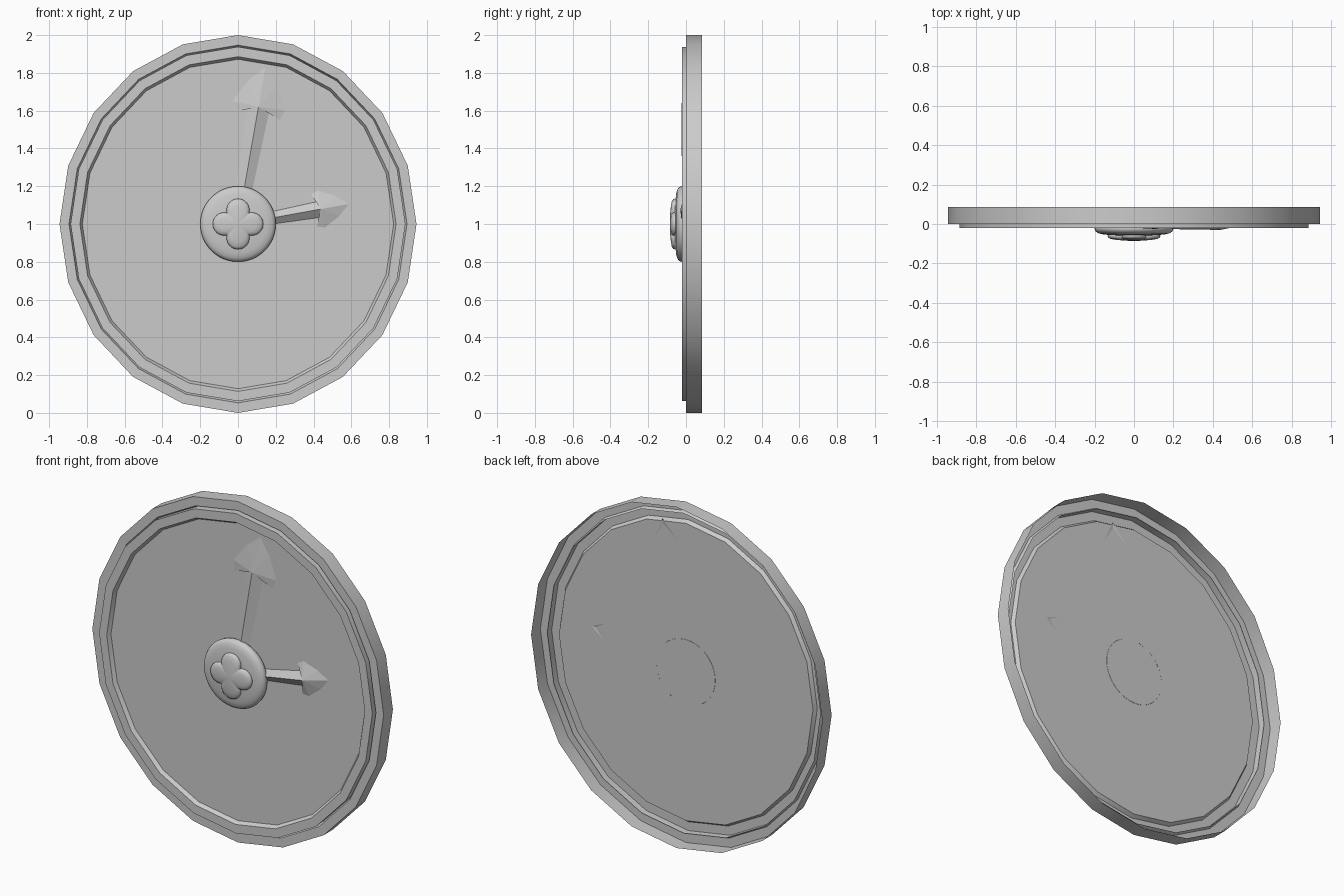
import bpy, bmesh, math

if "Cube" in bpy.data.objects:
    bpy.data.objects.remove(bpy.data.objects["Cube"])

CENTRE_Z = 1.0


def finish(bm, name, smooth_angle=30):
    bmesh.ops.remove_doubles(bm, verts=bm.verts, dist=1e-5)
    bmesh.ops.recalc_face_normals(bm, faces=bm.faces)
    # open sheets: make the overall facing point to the front (-y)
    if sum(f.normal.y * f.calc_area() for f in bm.faces) > 0:
        bmesh.ops.reverse_faces(bm, faces=bm.faces)
    mesh = bpy.data.meshes.new(name)
    bm.to_mesh(mesh)
    bm.free()
    ob = bpy.data.objects.new(name, mesh)
    bpy.context.collection.objects.link(ob)
    bpy.ops.object.select_all(action='DESELECT')
    ob.select_set(True)
    bpy.context.view_layer.objects.active = ob
    if smooth_angle:
        bpy.ops.object.shade_smooth_by_angle(angle=math.radians(smooth_angle))
    return ob


def lathe(name, profile, sides, x_scale=1.0, radius=lambda a: 1.0, smooth_angle=30):
    """Sweep (r, y) points round the y axis; radius(a) shapes the outline."""
    bm = bmesh.new()
    rings = []
    for r, y in profile:
        ring = []
        for i in range(sides):
            a = 2 * math.pi * i / sides
            k = r * radius(a)
            ring.append(bm.verts.new((x_scale * k * math.sin(a), y, CENTRE_Z + k * math.cos(a))))
        rings.append(ring)
    for p, q in zip(rings, rings[1:]):
        for i in range(sides):
            j = (i + 1) % sides
            bm.faces.new((p[i], p[j], q[j], q[i]))
    bm.faces.new(rings[-1])
    return finish(bm, name, smooth_angle)


def hand(name, angle, scale, height):
    """Arrow-shaped hand with a raised centre ridge; points are (along, across)."""
    bm = bmesh.new()
    d = (math.sin(angle), math.cos(angle))

    def vert(along, across, y):
        u, v = along * scale, across * scale
        return bm.verts.new((u * d[0] + v * d[1], y, CENTRE_Z + u * d[1] - v * d[0]))

    for s in (-1, 1):
        base = vert(0.1, 0, -height * 0.8)
        neck = vert(0.63, 0, -height)
        tip = vert(0.875, 0, 0.004)
        edge = [vert(a, s * w, 0.0) for a, w in
                ((0.1, 0.04), (0.61, 0.06), (0.635, 0.08), (0.58, 0.122),
                 (0.636, 0.142), (0.76, 0.075))] + [tip]
        bm.faces.new((base, neck, edge[1], edge[0]))
        for p, q in zip(edge[1:], edge[2:]):
            bm.faces.new((neck, p, q))
    return finish(bm, name, 0)


# Open-backed rim, raised bead and dial in one 20-sided oval shell
lathe("rim_and_dial",
      [(1.0, 0.086), (1.0, 0.0), (0.947, 0.0), (0.938, 0.02), (0.938, -0.021),
       (0.886, -0.021), (0.872, 0.0)], 20, x_scale=0.945)

# Hands
hand("minute_hand", math.radians(9.9), 1.0, 0.025)
hand("hour_hand", math.radians(79.8), 0.705, 0.03)

# Rounded centre boss
lathe("hub",
      [(0.19, 0.001), (0.198, -0.012), (0.2, -0.026), (0.194, -0.038), (0.18, -0.047),
       (0.155, -0.053), (0.1, -0.058), (0.03, -0.06)], 48, smooth_angle=60)


# Four-lobed ornament on the boss
def lobes(a):
    c, r = 0.073, 0.061
    phi = (a + math.pi / 4) % (math.pi / 2) - math.pi / 4
    return c * math.cos(phi) + math.sqrt(r * r - (c * math.sin(phi)) ** 2)


lathe("hub_ornament",
      [(0.97, -0.05), (1.0, -0.06), (0.98, -0.068), (0.9, -0.075), (0.7, -0.08),
       (0.4, -0.084), (0.1, -0.086)], 64, radius=lobes, smooth_angle=60)
